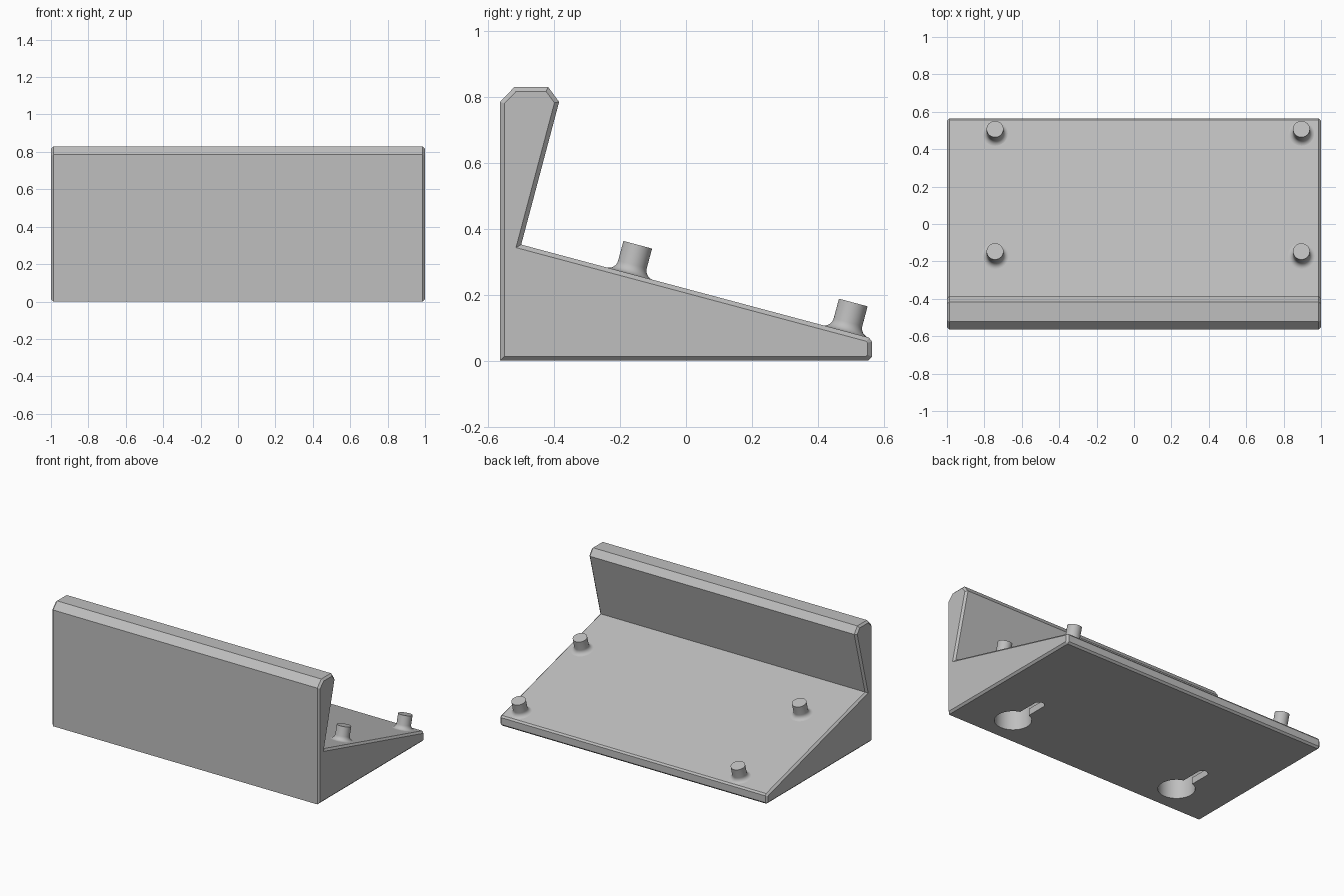
import bpy, bmesh, math
from mathutils import Vector, Matrix

if "Cube" in bpy.data.objects:
    bpy.data.objects.remove(bpy.data.objects["Cube"])

grey = bpy.data.materials.new("light grey plastic")
grey.use_nodes = True
colour = (0.52, 0.52, 0.52, 1)
grey.diffuse_color = colour
grey.node_tree.nodes["Principled BSDF"].inputs["Base Color"].default_value = colour


def make_object(name, bm):
    bmesh.ops.recalc_face_normals(bm, faces=bm.faces)
    mesh = bpy.data.meshes.new(name)
    bm.to_mesh(mesh)
    bm.free()
    obj = bpy.data.objects.new(name, mesh)
    mesh.materials.append(grey)
    bpy.context.collection.objects.link(obj)
    return obj


def select_only(obj):
    bpy.ops.object.select_all(action='DESELECT')
    obj.select_set(True)
    bpy.context.view_layer.objects.active = obj


def smooth(obj):
    select_only(obj)
    bpy.ops.object.shade_smooth_by_angle(angle=math.radians(25))


def loft(rings, capped=True):
    """Skin a list of closed rings of points."""
    bm = bmesh.new()
    loops = [[bm.verts.new(p) for p in ring] for ring in rings]
    for a, b in zip(loops, loops[1:]):
        for i in range(len(a)):
            j = (i + 1) % len(a)
            bm.faces.new((a[i], a[j], b[j], b[i]))
    if capped:
        bm.faces.new(loops[0])
        bm.faces.new(loops[-1])
    return bm


def inset(points, d):
    """Mitred inward offset of a counter-clockwise outline."""
    result = []
    for i, p in enumerate(points):
        p = Vector(p)
        u = (p - Vector(points[i - 1])).normalized()
        v = (Vector(points[(i + 1) % len(points)]) - p).normalized()
        n1, n2 = Vector((-u.y, u.x)), Vector((-v.y, v.x))
        result.append(p + (n1 + n2) * d / (1 + n1.dot(n2)))
    return result


# Wedge base and back wall: one side outline with chamfered ends
outline = [(-0.564, 0), (0.552, 0), (0.564, 0.012), (0.564, 0.058), (0.555, 0.07),
           (-0.5, 0.352), (-0.385, 0.785), (-0.418, 0.83), (-0.521, 0.83), (-0.564, 0.785)]
chamfer = 0.013
small = inset(outline, chamfer)
body = make_object("wedge_stand", loft([
    [(x, y, z) for y, z in ring] for x, ring in
    ((-1, small), (chamfer - 1, outline), (1 - chamfer, outline), (1, small))]))


# Keyhole slots in the underside
def cut_stadium(x, y0, y1, r, z0, z1, n=20):
    angles = [(i + 0.5) * math.pi / n for i in range(2 * n)]
    ring = [(x + r * math.cos(a), (y1 if a < math.pi else y0) + r * math.sin(a)) for a in angles]
    cutter = make_object("keyhole_cutter", loft([[(px, py, z) for px, py in ring] for z in (z0, z1)]))
    cutter.hide_render = True
    mod = body.modifiers.new("keyhole", 'BOOLEAN')
    mod.operation, mod.solver, mod.object = 'DIFFERENCE', 'EXACT', cutter
    select_only(body)
    bpy.ops.object.modifier_apply(modifier=mod.name)
    bpy.data.objects.remove(cutter)


hole_y, slot_y = -0.369, -0.126
for x in (-0.645, 0.645):
    cut_stadium(x, hole_y, hole_y, 0.113, -0.1, 0.15)      # screw head opening
    cut_stadium(x, hole_y, slot_y, 0.034, -0.1, 0.1)       # narrow neck
    cut_stadium(x, hole_y, slot_y, 0.11, 0.045, 0.145)     # hidden pocket
smooth(body)

# Four pegs with filleted feet, square to the slope
slope = math.radians(15)
peg_r, fillet, height = 0.045, 0.029, 0.091
profile = [(peg_r + fillet, -0.004)]
for i in range(9):
    a = i / 8 * math.pi / 2
    profile.append((peg_r + fillet * (1 - math.sin(a)), fillet * (1 - math.cos(a))))
profile.append((peg_r, height))
segments = 40
for side, x in (("right", -0.743), ("left", 0.895)):
    for end, y in (("front", -0.17), ("back", 0.484)):
        bm = loft([[(r * math.cos(i * math.tau / segments), r * math.sin(i * math.tau / segments), z)
                    for i in range(segments)] for r, z in profile])
        peg = make_object(f"{end}_{side}_peg", bm)
        z = 0.352 - (y + 0.5) * math.tan(slope)
        peg.matrix_world = Matrix.Translation((x, y, z)) @ Matrix.Rotation(-slope, 4, 'X')
        smooth(peg)
